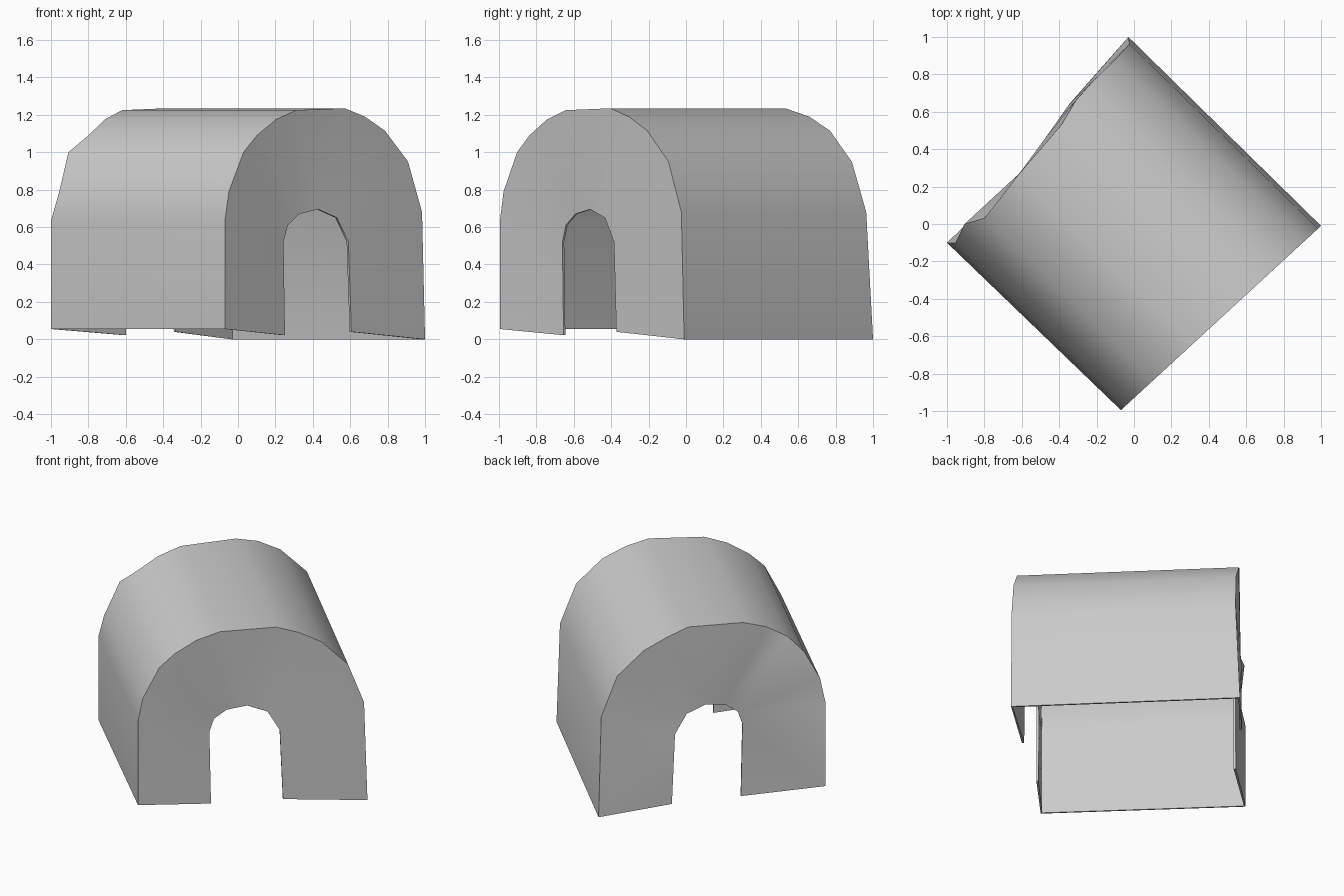
import bpy
import bmesh
from math import radians
from mathutils import Vector

cube = bpy.data.objects.get("Cube")
if cube:
    bpy.data.objects.remove(cube, do_unlink=True)

# Plain grey for the whole shelter
grey = bpy.data.materials.new("plain_grey")
grey.use_nodes = True
colour = (0.6, 0.6, 0.6, 1)
grey.diffuse_color = colour
grey.node_tree.nodes["Principled BSDF"].inputs["Base Color"].default_value = colour

# Outer arch: fraction across the end wall, height, sag of the back rim
ARCH = [(0, .055, 0), (0, .635, 0), (.02, .79, .025), (.093, 1, .003),
        (.16, 1.09, .045), (.255, 1.175, .04), (.357, 1.225, .033),
        (.6, 1.235, .03), (.7, 1.19, .01), (.8, 1.115, .01),
        (.915, .95, .02), (.985, .68, .02), (1, 0, 0)]

# Doorway: fraction across the end wall, height
DOOR = [(.322, .022), (.315, .52), (.335, .61), (.39, .67),
        (.478, .695), (.565, .65), (.618, .52), (.632, .04)]

INWARD = Vector((-1, 1, 0))


def place(start, end, t, z, push):
    """Point on an end wall, pushed off its plane."""
    p = start.lerp(end, t) + push
    return p.x, p.y, z


def end_wall(bm, start, end, inward, sag, door_shift):
    """Arched wall with a doorway; returns its outer rim."""
    rim = [bm.verts.new(place(start, end, t, z, inward * d * sag))
           for t, z, d in ARCH]
    door = []
    for t, z in DOOR:
        lean = max(0, .632 - t) * .075
        door.append(bm.verts.new(
            place(start, end, t + door_shift, z, inward * lean * (1 + sag * .5))))
    bm.faces.new(rim + door[::-1])
    return rim


bm = bmesh.new()

# Front and back end walls
front = end_wall(bm, Vector((-.07, -.995, 0)), Vector((1, -.01, 0)), INWARD, 0, 0)
back = end_wall(bm, Vector((-1, -.1, 0)), Vector((-.03, 1, 0)), -INWARD, 1, .045)

# Vaulted roof and sides joining the two rims
vault = [bm.faces.new((front[i], front[i + 1], back[i + 1], back[i]))
         for i in range(len(front) - 1)]

bmesh.ops.recalc_face_normals(bm, faces=bm.faces)
crown = vault[len(vault) // 2]
crown.normal_update()
if crown.normal.z < 0:
    bmesh.ops.reverse_faces(bm, faces=bm.faces)
bmesh.ops.triangulate(bm, faces=[f for f in bm.faces if len(f.verts) > 4])

mesh = bpy.data.meshes.new("tunnel_shell")
bm.to_mesh(mesh)
bm.free()
mesh.materials.append(grey)
shell = bpy.data.objects.new("tunnel_shell", mesh)
bpy.context.collection.objects.link(shell)

# Thin wall thickness, grown inward
wall = shell.modifiers.new("wall_thickness", "SOLIDIFY")
wall.thickness = .014
wall.offset = -1

bpy.ops.object.select_all(action="DESELECT")
shell.select_set(True)
bpy.context.view_layer.objects.active = shell
bpy.ops.object.modifier_apply(modifier=wall.name)
bpy.ops.object.shade_smooth_by_angle(angle=radians(40))
